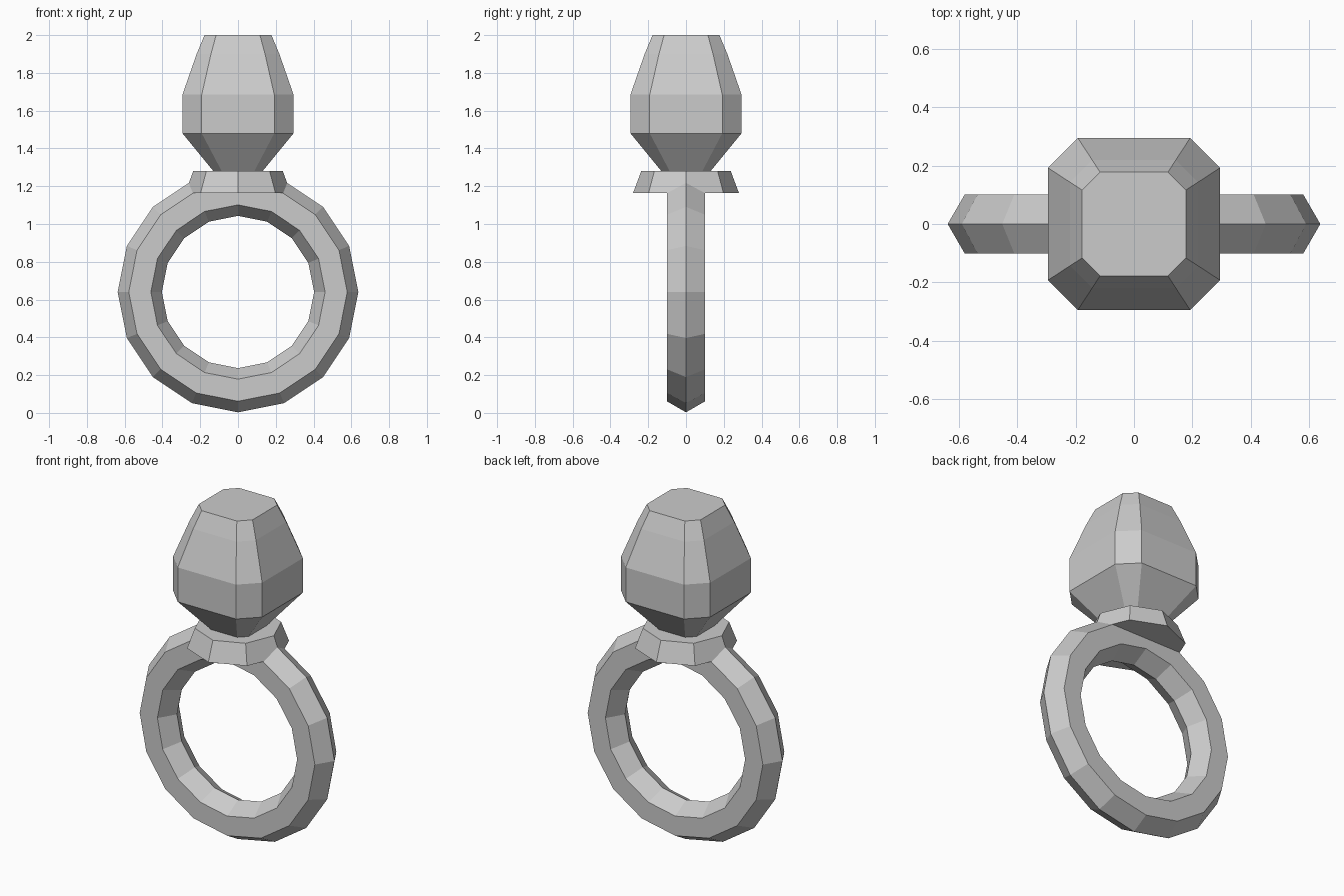
import bpy, math

cube = bpy.data.objects.get("Cube")
if cube:
    bpy.data.objects.remove(cube, do_unlink=True)

# One plain grey for the whole piece
GREY = (0.6, 0.6, 0.6, 1)
grey = bpy.data.materials.new("plain_grey")
grey.use_nodes = True
grey.diffuse_color = GREY
grey.node_tree.nodes["Principled BSDF"].inputs["Base Color"].default_value = GREY


def finish(obj, name):
    obj.name = name
    obj.data.name = name
    obj.data.materials.clear()
    obj.data.materials.append(grey)


def cut_square(half, corner):
    """Outline of a square with its corners cut off, counter-clockwise."""
    return [(half, -corner), (half, corner), (corner, half), (-corner, half),
            (-half, corner), (-half, -corner), (-corner, -half), (corner, -half)]


def loft(name, levels):
    """Capped solid through cut squares given as (z, half, corner)."""
    n = 8
    verts = [(x, y, z) for z, half, corner in levels for x, y in cut_square(half, corner)]
    faces = [tuple(reversed(range(n))), tuple(range(len(verts) - n, len(verts)))]
    for lv in range(len(levels) - 1):
        a = lv * n
        faces += [(a + i, a + (i + 1) % n, a + n + (i + 1) % n, a + n + i) for i in range(n)]
    mesh = bpy.data.meshes.new(name)
    mesh.from_pydata(verts, [], faces)
    obj = bpy.data.objects.new(name, mesh)
    bpy.context.collection.objects.link(obj)
    finish(obj, name)


# Band: upright faceted hoop with a hexagonal section
bpy.ops.mesh.primitive_torus_add(major_segments=16, minor_segments=6,
                                 major_radius=0.52, minor_radius=0.117,
                                 location=(0, 0, 0.64), rotation=(math.pi / 2, 0, 0))
finish(bpy.context.object, "band")

# Collar: eight-sided tapered seat for the gem
bpy.ops.mesh.primitive_cone_add(vertices=8, radius1=0.28, radius2=0.237, depth=0.115,
                                location=(0, 0, 1.2225))
finish(bpy.context.object, "collar")

# Gem: tall step-cut stone with a flat top
loft("gem", [(1.26, 0.114, 0.076), (1.48, 0.294, 0.192), (1.685, 0.294, 0.192),
             (1.9, 0.219, 0.143), (2.0, 0.177, 0.116)])
